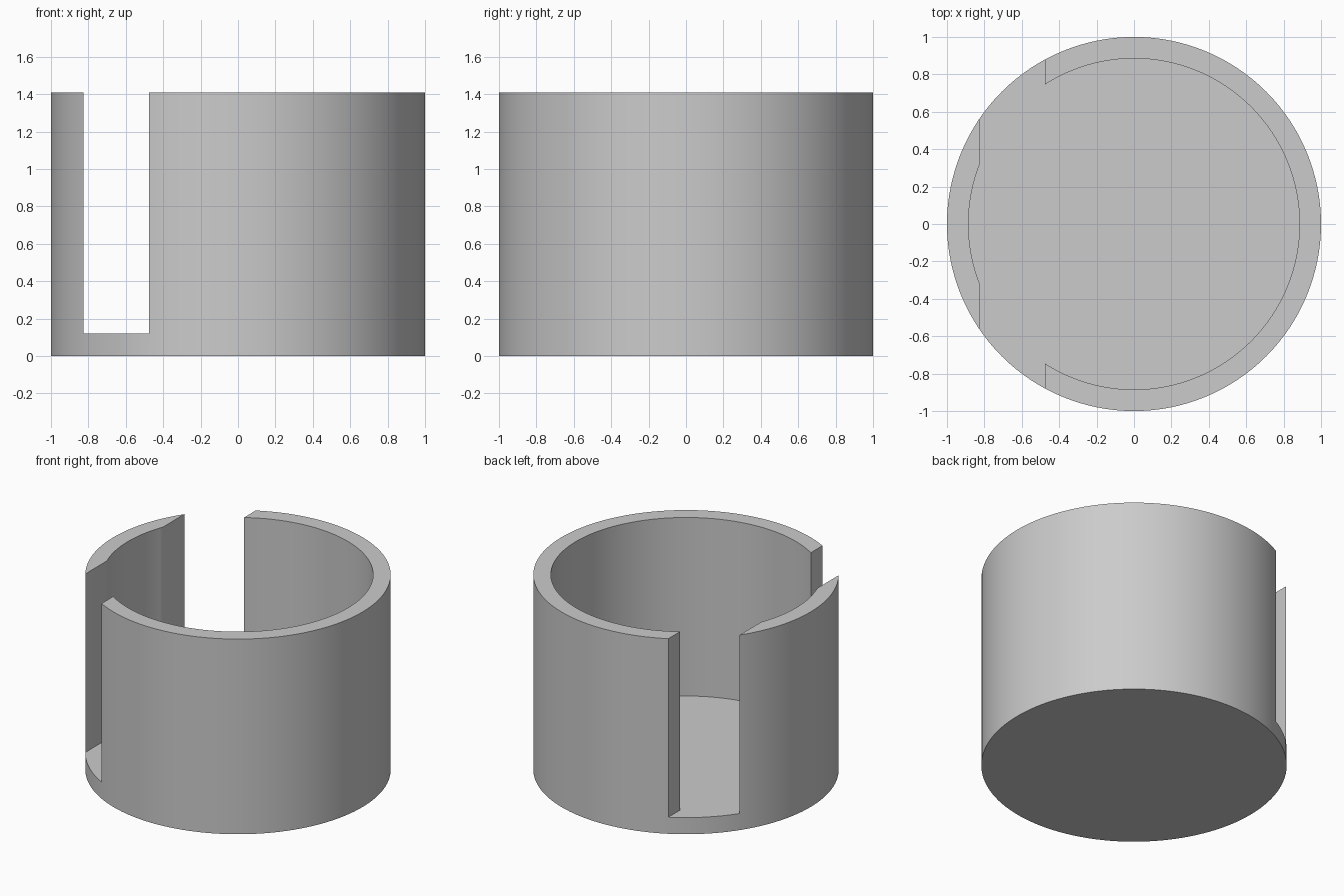
import bpy
import math

cube = bpy.data.objects.get("Cube")
if cube:
    bpy.data.objects.remove(cube, do_unlink=True)

HEIGHT, FLOOR = 1.41, 0.12
OUTER, INNER = 1.0, 0.885
SLOT_MIN, SLOT_MAX = -0.825, -0.475
TOP = HEIGHT + 0.2  # cutters reach past the rim

grey = bpy.data.materials.new("grey")
grey.use_nodes = True
colour = (0.6, 0.6, 0.6, 1)
grey.diffuse_color = colour
grey.node_tree.nodes["Principled BSDF"].inputs["Base Color"].default_value = colour


def cylinder(name, radius, low, high):
    bpy.ops.mesh.primitive_cylinder_add(
        vertices=128, radius=radius, depth=high - low,
        location=(0, 0, (low + high) / 2))
    obj = bpy.context.object
    obj.name = name
    obj.data.materials.append(grey)
    return obj


def cut(target, cutter):
    mod = target.modifiers.new("cut", 'BOOLEAN')
    mod.operation = 'DIFFERENCE'
    mod.solver = 'EXACT'
    mod.object = cutter
    bpy.context.view_layer.objects.active = target
    bpy.ops.object.modifier_apply(modifier=mod.name)
    bpy.data.objects.remove(cutter, do_unlink=True)


# Round cup body, hollowed down to a flat floor
cup = cylinder("slotted_cup", OUTER, 0, HEIGHT)
cut(cup, cylinder("cavity_cutter", INNER, FLOOR, TOP))

# Slot straight through the front and back walls, level with the floor
bpy.ops.mesh.primitive_cube_add(
    size=1, location=((SLOT_MIN + SLOT_MAX) / 2, 0, (FLOOR + TOP) / 2))
slot = bpy.context.object
slot.name = "slot_cutter"
slot.scale = (SLOT_MAX - SLOT_MIN, 3, TOP - FLOOR)
slot.data.materials.append(grey)
bpy.context.view_layer.update()
cut(cup, slot)

# Smooth round walls with sharp edges
bpy.ops.object.select_all(action='DESELECT')
cup.select_set(True)
bpy.context.view_layer.objects.active = cup
bpy.ops.object.shade_smooth_by_angle(angle=math.radians(25))
